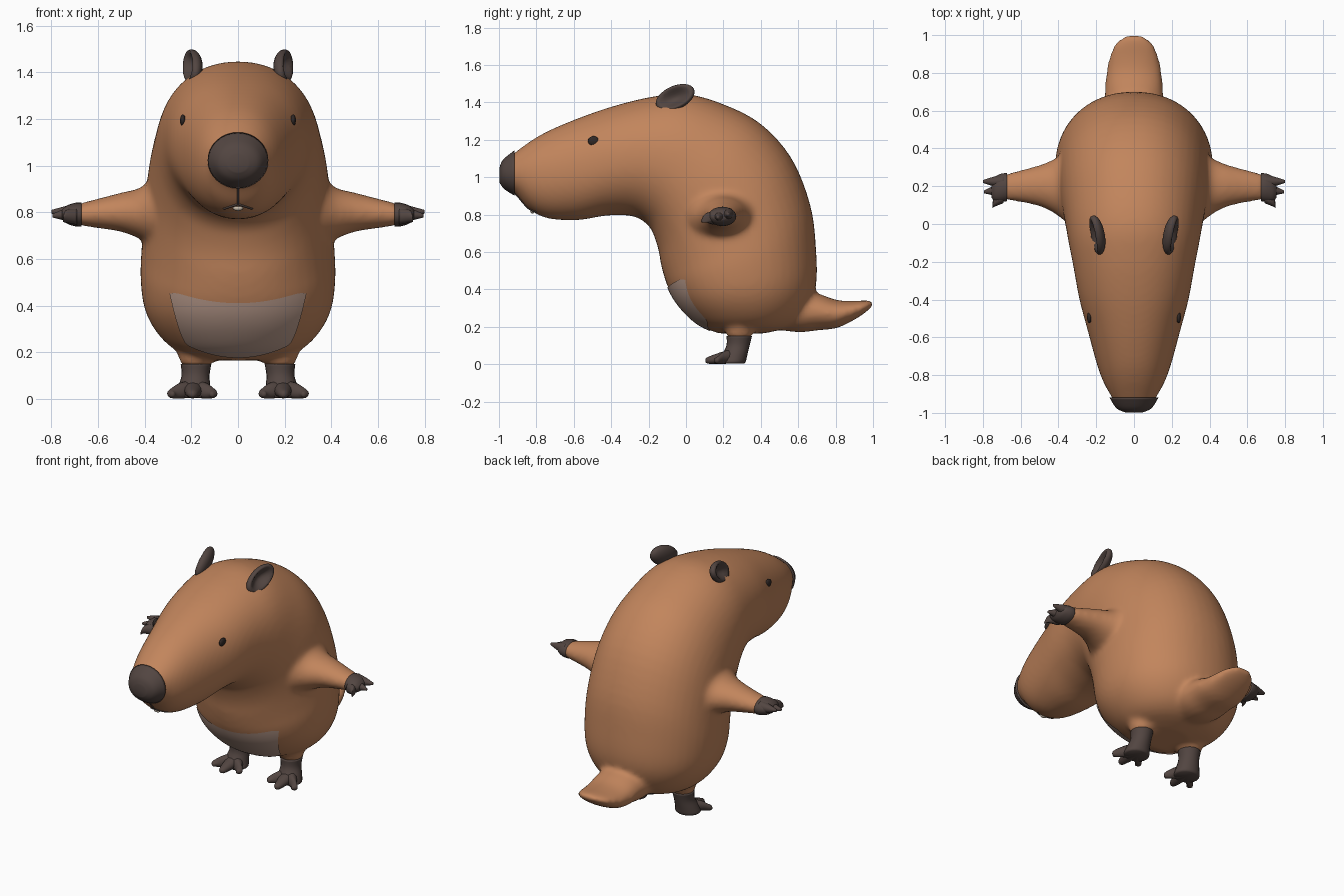
import bpy, bmesh
from math import sin, cos, pi, copysign
from mathutils import Vector, Matrix
from mathutils.bvhtree import BVHTree

if "Cube" in bpy.data.objects:
    bpy.data.objects.remove(bpy.data.objects["Cube"])


def material(name, rgb):
    m = bpy.data.materials.new(name)
    m.use_nodes = True
    m.diffuse_color = (*rgb, 1)
    m.node_tree.nodes["Principled BSDF"].inputs["Base Color"].default_value = (*rgb, 1)
    m.node_tree.nodes["Principled BSDF"].inputs["Roughness"].default_value = 0.8
    return m


FUR = material("fur brown", (0.54, 0.235, 0.108))
DARK = material("dark brown", (0.085, 0.06, 0.053))
BELLY = material("pale belly", (0.52, 0.35, 0.28))
BLACK = material("near black", (0.03, 0.022, 0.02))
TOOTH = material("tooth ivory", (0.6, 0.52, 0.42))

X, Y, Z = Vector((1, 0, 0)), Vector((0, 1, 0)), Vector((0, 0, 1))
PLANES = {"X": (Y, Z), "Y": (X, Z), "Z": (X, Y)}


def finish(name, bm, mat):
    bmesh.ops.recalc_face_normals(bm, faces=bm.faces)
    mesh = bpy.data.meshes.new(name)
    bm.to_mesh(mesh)
    bm.free()
    mesh.materials.append(mat)
    mesh.shade_smooth()
    ob = bpy.data.objects.new(name, mesh)
    bpy.context.collection.objects.link(ob)
    return ob


def refine(rows, steps=4):
    """Catmull-Rom interpolation between rows of numbers."""
    out = []
    for i in range(len(rows) - 1):
        a, b, c, d = (rows[min(max(k, 0), len(rows) - 1)] for k in range(i - 1, i + 3))
        for s in range(steps):
            t = s / steps
            out.append([q + t / 2 * (r - p + t * (2*p - 5*q + 4*r - w + t * (3*(q - r) + w - p)))
                        for p, q, r, w in zip(a, b, c, d)])
    return out + [list(rows[-1])]


def loft(bm, rings, sides=32, power=1.0):
    """Skin oval rings given as (centre, half axis, half axis), capped at both ends."""
    def bend(v):
        return copysign(abs(v) ** power, v)
    loops = []
    for c, u, v in rings:
        angles = [2 * pi * k / sides for k in range(sides)]
        loops.append([bm.verts.new(c + u * bend(cos(a)) + v * bend(sin(a))) for a in angles])
    for a, b in zip(loops, loops[1:]):
        for k in range(sides):
            n = (k + 1) % sides
            bm.faces.new((a[k], a[n], b[n], b[k]))
    bm.faces.new(loops[0])
    bm.faces.new(loops[-1])


def tube(bm, rows, axis, side=1, sides=20):
    """Rows are x, y, z and the two radii across the axis."""
    u, v = PLANES[axis]
    loft(bm, [(Vector((side * x, y, z)), u * max(a, 0.002), v * max(b, 0.002))
              for x, y, z, a, b in refine(rows)], sides)


def trunk_rings(rows, pad=0):
    rings = []
    for y1, z1, y2, z2, w in rows:
        top, low = Vector((0, y1, z1)), Vector((0, y2, z2))
        half = (top - low) / 2
        rings.append(((top + low) / 2, X * (w + pad), half + half.normalized() * pad))
    return rings


# Body: back point (y, z), throat point (y, z), half width, from snout to rump
TRUNK = [
    (-.99, 1.04, -.99, .98, .035), (-.97, 1.085, -.965, .945, .085),
    (-.91, 1.135, -.91, .91, .122), (-.82, 1.2, -.84, .83, .165),
    (-.72, 1.255, -.74, .78, .2), (-.55, 1.325, -.58, .77, .245),
    (-.37, 1.385, -.42, .795, .29), (-.18, 1.43, -.28, .79, .32),
    (0, 1.445, -.2, .74, .345), (.2, 1.39, -.165, .67, .365),
    (.4, 1.285, -.145, .6, .385), (.565, 1.1, -.135, .54, .4),
    (.665, .85, -.12, .48, .412), (.695, .62, -.1, .42, .418),
    (.695, .42, -.065, .35, .4), (.64, .28, -.01, .28, .345),
    (.55, .2, .07, .21, .26), (.42, .165, .17, .165, .13),
]
bm = bmesh.new()
loft(bm, trunk_rings(refine(TRUNK)), 48, 0.94)
# Tail, arms and leg stubs are fused into the body
tube(bm, [(0, .45, .29, .14, .1), (0, .6, .28, .16, .11), (0, .7, .28, .155, .1),
          (0, .8, .268, .148, .077), (0, .88, .282, .133, .056),
          (0, .95, .305, .105, .036), (0, 1, .326, .05, .014)], "Y")
for side in (1, -1):
    tube(bm, [(.26, .2, .8, .25, .21), (.36, .2, .8, .19, .15), (.42, .2, .795, .145, .11),
              (.5, .203, .8, .11, .085), (.6, .2, .795, .085, .064),
              (.69, .195, .79, .068, .046)], "X", side)
    tube(bm, [(.18, .3, .3, .12, .13), (.18, .29, .21, .085, .085),
              (.18, .285, .14, .064, .066)], "Z", side)
body = finish("body", bm, FUR)
remesh = body.modifiers.new("fuse", "REMESH")
remesh.mode = "VOXEL"
remesh.voxel_size = 0.015
remesh.use_smooth_shade = True
smooth = body.modifiers.new("soften", "SMOOTH")
smooth.factor = 0.5
smooth.iterations = 10
bpy.context.view_layer.update()
skin = BVHTree.FromObject(body, bpy.context.evaluated_depsgraph_get())


def on_skin(x, z, start=-2.0, lift=0.005):
    """Point on the body straight behind (x, z), lifted off the surface."""
    hit = skin.ray_cast(Vector((x, start, z)), Y)
    if hit[0] is None:
        hit = skin.find_nearest(Vector((x, 0, z)))
    return hit[0] + hit[1] * lift


# Belly patch
bm = bmesh.new()
COLS, ROWS = 32, 16
grid = []
for j in range(ROWS + 1):
    t = j / ROWS
    line = []
    for i in range(COLS + 1):
        u = 2 * i / COLS - 1
        low, high = 0.18 + 0.05 * u * u, 0.412 + 0.055 * u * u - 0.015 * u ** 16
        width = 0.21 + 0.08 * t ** 0.6
        line.append(bm.verts.new(on_skin(u * width, low + (high - low) * t, -0.4)))
    grid.append(line)
for a, b in zip(grid, grid[1:]):
    for i in range(COLS):
        bm.faces.new((a[i], a[i + 1], b[i + 1], b[i]))
finish("belly_patch", bm, BELLY)

# Nose cap
bm = bmesh.new()
loft(bm, trunk_rings(refine(TRUNK[:3]), 0.008), 32)
bmesh.ops.translate(bm, verts=bm.verts, vec=Y * -0.008)
finish("nose", bm, DARK)


def ellipsoid(name, mat, centre, radii, turn=Matrix(), dent=0):
    bm = bmesh.new()
    bmesh.ops.create_uvsphere(bm, u_segments=24, v_segments=16, radius=1)
    for v in bm.verts:
        rim = v.co.y ** 2 + v.co.z ** 2
        if dent and v.co.x * dent > 0:
            v.co.x *= 1 - 1.6 * max(0, 1 - rim / 0.8)
    bm.transform(Matrix.Translation(centre) @ turn @ Matrix.Diagonal((*radii, 1)))
    return finish(name, bm, mat)


def line(name, points):
    curve = bpy.data.curves.new(name, "CURVE")
    curve.dimensions = "3D"
    curve.bevel_depth = 0.005
    spline = curve.splines.new("POLY")
    spline.points.add(len(points) - 1)
    for p, co in zip(spline.points, points):
        p.co = (*co, 1)
    curve.materials.append(DARK)
    bpy.context.collection.objects.link(bpy.data.objects.new(name, curve))


# Mouth line and tooth
line("lip_crease", [on_skin(0, 0.93 - 0.012 * k, lift=0) for k in range(9)])
line("mouth", [on_skin(0.012 * k, 0.835 - 0.004 * abs(k), lift=0) for k in range(-5, 6)])
ellipsoid("tooth", TOOTH, on_skin(0, 0.818, lift=0), (.022, .012, .012))

for side, label in ((1, "left"), (-1, "right")):
    # Ear, a dished oval facing outward
    turn = Matrix.Rotation(-0.25 * side, 4, "Z") @ Matrix.Rotation(-0.2 * side, 4, "Y")
    turn = turn @ Matrix.Rotation(0.42, 4, "X")
    ellipsoid(label + "_ear", DARK, (.198 * side, -.058, 1.425), (.042, .112, .064), turn, side)
    # Eye and nostril
    spot = skin.find_nearest(Vector((.25 * side, -.5, 1.2)))[0]
    ellipsoid(label + "_eye", BLACK, spot, (.012, .03, .025))
    ellipsoid(label + "_nostril", BLACK, (.062 * side, -.963, 1.0), (.02, .012, .022))
    # Hand with three fingers
    bm = bmesh.new()
    tube(bm, [(.672, .195, .79, .074, .052), (.7, .192, .79, .075, .05),
              (.735, .185, .79, .066, .038), (.755, .18, .79, .04, .02)], "X", side)
    for y, z, tip_x, tip_y, tip_z in ((.225, .8, .8, .225, .802), (.185, .79, .795, .17, .785),
                                      (.145, .782, .75, .088, .765)):
        tube(bm, [(.69, y, z, .034, .036), (.74, (y + tip_y) / 2, z, .026, .026),
                  (tip_x, tip_y, tip_z, .007, .008)], "X", side, 12)
    finish(label + "_hand", bm, DARK)
    # Foot with three toes
    bm = bmesh.new()
    tube(bm, [(.18, .285, .15, .066, .068), (.182, .278, .1, .06, .062),
              (.188, .26, .05, .07, .068), (.19, .25, .015, .078, .07),
              (.19, .25, .004, .07, .062)], "Z", side)
    for tip_x, tip_y in ((.112, .15), (.195, .105), (.28, .15)):
        base_x = (tip_x + .19) / 2
        tube(bm, [(.19, .27, .045, .04, .04), (base_x, .205, .036, .04, .034),
                  (tip_x, tip_y + .02, .022, .024, .02), (tip_x, tip_y, .02, .008, .01)],
             "Y", side, 12)
    finish(label + "_foot", bm, DARK)
